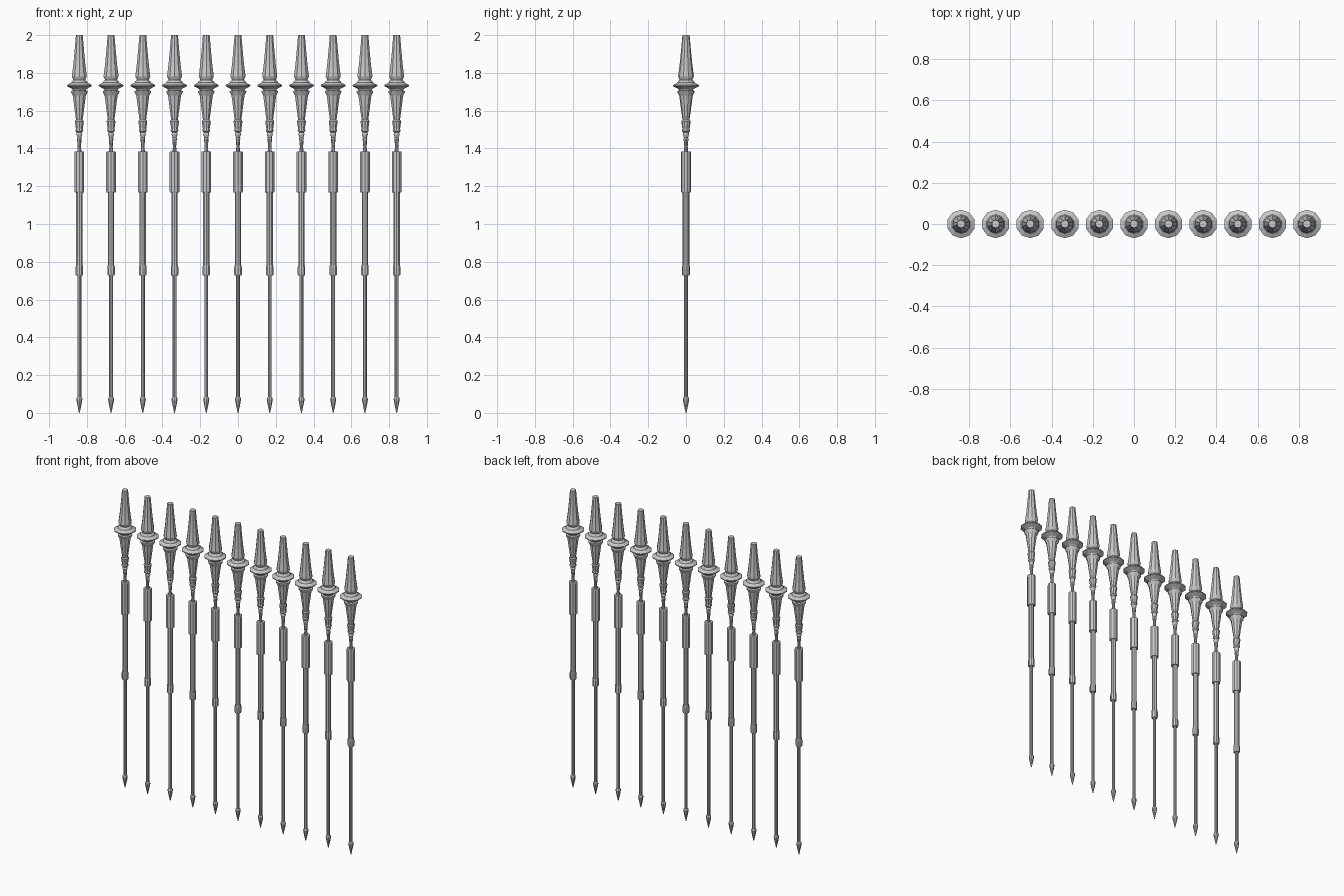
import bpy
import bmesh
from math import sin, cos, tau

cube = bpy.data.objects.get("Cube")
if cube:
    bpy.data.objects.remove(cube, do_unlink=True)

SIDES, COUNT, SPACING = 10, 11, 0.168
GREY = (0.58, 0.58, 0.58, 1)

iron = bpy.data.materials.new("light grey iron")
iron.use_nodes = True
iron.diffuse_color = GREY
iron.node_tree.nodes["Principled BSDF"].inputs["Base Color"].default_value = GREY

# Each part is a turned profile of (radius, height) points from bottom to top
PARTS = {
    "point": [(0.002, 0), (0.012, 0.045), (0.017, 0.072), (0.015, 0.08), (0.011, 0.085)],
    "lower_rod": [(0.011, 0.08), (0.011, 0.74)],
    "collar": [(0.018, 0.728), (0.021, 0.733), (0.021, 0.77), (0.019, 0.782)],
    "shaft": [(0.0175, 0.78), (0.0175, 1.18)],
    "grip": [(0.025, 1.168), (0.027, 1.172), (0.027, 1.38), (0.025, 1.385)],
    "neck": [(0.012, 1.38), (0.009, 1.41), (0.013, 1.452), (0.011, 1.458),
             (0.017, 1.475), (0.014, 1.485), (0.022, 1.493), (0.019, 1.505),
             (0.025, 1.543), (0.021, 1.55)],
    "cup": [(0.018, 1.548), (0.028, 1.62), (0.036, 1.68), (0.046, 1.698),
            (0.046, 1.704), (0.034, 1.708)],
    "flange": [(0.034, 1.705), (0.040, 1.715), (0.069, 1.730), (0.069, 1.736),
               (0.046, 1.748), (0.042, 1.756), (0.033, 1.762)],
    "spike": [(0.032, 1.76), (0.042, 1.782), (0.034, 1.84), (0.026, 1.92),
              (0.019, 2.0)],
}


def lathe(name, profile, x):
    """Turn a profile about a vertical axis and cap both ends."""
    bm = bmesh.new()
    rings = [[bm.verts.new((r * sin(tau * i / SIDES), r * cos(tau * i / SIDES), z))
              for i in range(SIDES)] for r, z in profile]
    for low, high in zip(rings, rings[1:]):
        for i in range(SIDES):
            j = (i + 1) % SIDES
            bm.faces.new((low[i], low[j], high[j], high[i]))
    bm.faces.new(rings[0])
    bm.faces.new(rings[-1])
    bmesh.ops.recalc_face_normals(bm, faces=bm.faces)
    mesh = bpy.data.meshes.new(name)
    bm.to_mesh(mesh)
    bm.free()
    mesh.materials.append(iron)
    obj = bpy.data.objects.new(name, mesh)
    obj.location.x = x
    bpy.context.collection.objects.link(obj)


# Row of identical railings
for n in range(COUNT):
    for part, profile in PARTS.items():
        lathe(f"{part}_{n + 1}", profile, (n - (COUNT - 1) / 2) * SPACING)
